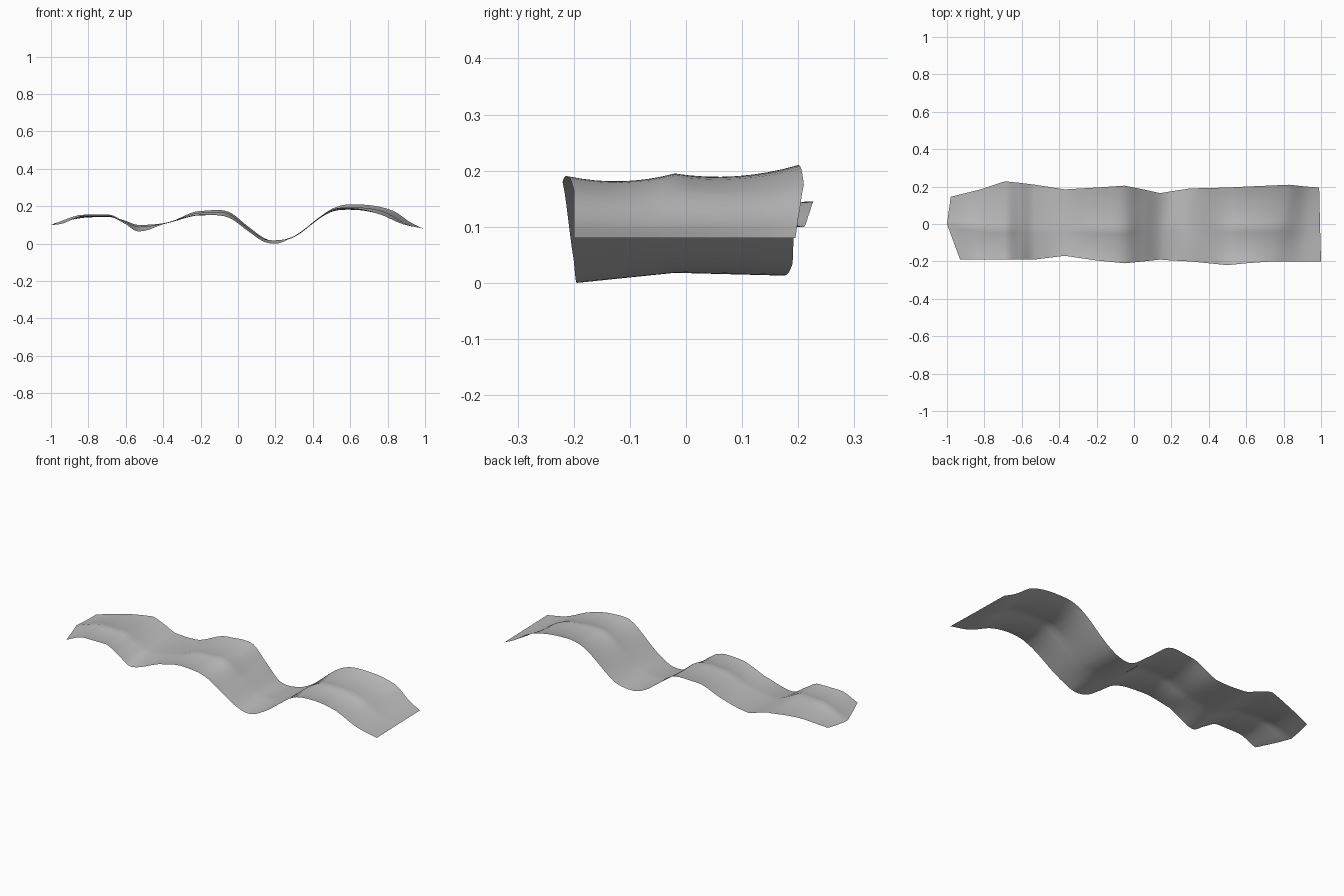
import bpy
import bmesh

STEPS = 6      # divisions between neighbouring stations along the strip
HALF = 8       # divisions across each half of the strip

cube = bpy.data.objects.get("Cube")
if cube:
    bpy.data.objects.remove(cube, do_unlink=True)

# Three rails of the ribbon: stations along x, width y, height z (hundredths)
stations = [-93, -82, -69, -61, -53, -37, -20, -5, 5, 14, 20, 30, 50, 60, 74, 88, 100]

front_y = [-19, -19, -19, -19, -19, -17, -19.5, -21, -20, -19, -19.5, -20, -22, -21, -20, -20, -20]
front_z = [11, 15, 15, 11, 6.5, 11.5, 15.5, 14, 7, 1, 0, 4, 18, 19, 16.5, 10.5, 8]

middle_z = [10, 15.5, 15.5, 12, 9, 11.5, 16.5, 16, 8.5, 2.5, 1.8, 4, 18, 19.5, 17, 10.5, 8]

back_y = [14.5, 18.5, 22.8, 22, 21, 18.5, 19.5, 20.5, 18.5, 16.5, 17.5, 19, 19.5, 20, 21, 20, 19.5]
back_z = [11, 14, 14.5, 12.5, 10, 11.5, 17.5, 17, 9.5, 3, 1.3, 3.5, 18.5, 21, 17.5, 11.5, 8]


def shifted(start, crease, last, end):
    """Copy the stations, moving the slanted ends and the slanted crease."""
    xs = list(stations)
    xs[0] = start
    xs[-3:] = [crease, last, end]
    return xs


def slopes(xs, zs):
    """Slope at each station; flat at crests and troughs."""
    secant = [(zs[i + 1] - zs[i]) / (xs[i + 1] - xs[i]) for i in range(len(xs) - 1)]
    result = [secant[0]]
    for a, b in zip(secant, secant[1:]):
        result.append((a + b) / 2 if a * b > 0 else 0)
    return result + [secant[-1]]


def rail(xs, ys, zs):
    """Sample a rail: straight steps in plan, smooth waves in height."""
    m = slopes(xs, zs)
    points = []
    for i in range(len(xs) - 1):
        width = xs[i + 1] - xs[i]
        for k in range(STEPS + (i == len(xs) - 2)):
            t = k / STEPS
            s = t * t * (3 - 2 * t)
            z = zs[i] * (1 - s) + zs[i + 1] * s
            z += width * t * (1 - t) * (m[i] * (1 - t) - m[i + 1] * t)
            y = ys[i] + (ys[i + 1] - ys[i]) * t
            points.append(((xs[i] + width * t) / 100, y / 100, z / 100))
    return points


def across(a, b):
    """Points from rail point a to rail point b, sagging where the strip is high."""
    sag = max(0, (a[2] + b[2]) / 2 - 0.08) * 0.1
    for k in range(HALF):
        t = k / HALF
        x, y, z = (p + (q - p) * t for p, q in zip(a, b))
        yield x, y, z - 4 * sag * t * (1 - t)


front_rail = rail(stations, front_y, front_z)
middle_y = [0, -2] + [-3] * 6 + [-2] * (len(stations) - 8)
middle_rail = rail(shifted(-100, 78, 90, 99.5), middle_y, middle_z)
back_rail = rail(shifted(-98, 83, 92, 99), back_y, back_z)

# Wavy strip: skin the rails with a grid of quads
bm = bmesh.new()
rows = []
for f, c, b in zip(front_rail, middle_rail, back_rail):
    section = list(across(f, c)) + list(across(c, b)) + [b]
    rows.append([bm.verts.new(p) for p in section])
for r0, r1 in zip(rows, rows[1:]):
    for j in range(len(r0) - 1):
        bm.faces.new((r0[j], r1[j], r1[j + 1], r0[j + 1]))

mesh = bpy.data.meshes.new("wavy_strip")
bm.to_mesh(mesh)
bm.free()
strip = bpy.data.objects.new("wavy_strip", mesh)
bpy.context.collection.objects.link(strip)

# Plain grey surface
grey = bpy.data.materials.new("plain_grey")
grey.use_nodes = True
colour = (0.5, 0.5, 0.5, 1)
grey.diffuse_color = colour
grey.node_tree.nodes["Principled BSDF"].inputs["Base Color"].default_value = colour
mesh.materials.append(grey)

bpy.context.view_layer.objects.active = strip
strip.select_set(True)
bpy.ops.object.shade_smooth_by_angle()
